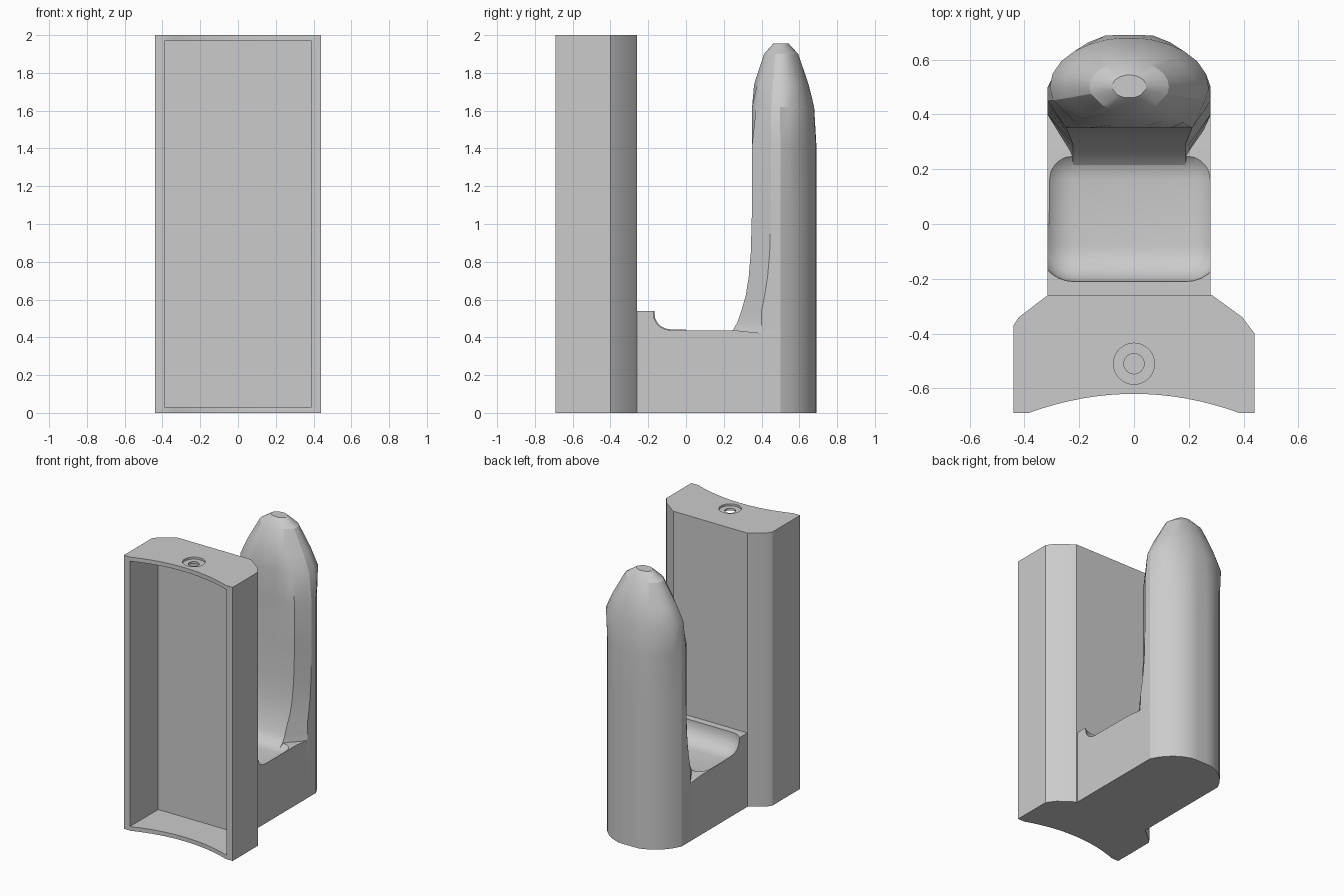
import bpy, bmesh, math

cube = bpy.data.objects.get("Cube")
if cube:
    bpy.data.objects.remove(cube, do_unlink=True)

grey = bpy.data.materials.new("plain grey")
grey.use_nodes = True
colour = (0.6, 0.6, 0.6, 1)
grey.diffuse_color = colour
grey.node_tree.nodes["Principled BSDF"].inputs["Base Color"].default_value = colour

CX = -0.0175   # centre line of base and post
HALF = 0.2975  # their half width


def add_object(name, bm, cutter=False):
    bmesh.ops.recalc_face_normals(bm, faces=bm.faces)
    mesh = bpy.data.meshes.new(name)
    bm.to_mesh(mesh)
    bm.free()
    ob = bpy.data.objects.new(name, mesh)
    bpy.context.collection.objects.link(ob)
    mesh.materials.append(grey)
    if cutter:
        ob.hide_render = True
        ob.hide_set(True)
    return ob


def loft(rings):
    bm = bmesh.new()
    loops = [[bm.verts.new(p) for p in ring] for ring in rings]
    n = len(loops[0])
    for a, b in zip(loops, loops[1:]):
        for i in range(n):
            j = (i + 1) % n
            bm.faces.new((a[i], a[j], b[j], b[i]))
    bm.faces.new(loops[0])
    bm.faces.new(loops[-1])
    return bm


def box(lo, hi, bevel=0):
    bm = bmesh.new()
    bmesh.ops.create_cube(bm, size=1)
    for v in bm.verts:
        v.co = [l + (c + 0.5) * (h - l) for c, l, h in zip(v.co, lo, hi)]
    if bevel:
        bmesh.ops.bevel(bm, geom=bm.edges[:], offset=bevel, segments=7,
                        profile=0.5, affect='EDGES')
    return bm


def disc_ring(x, y, z, rx, ry, n=32):
    return [(x + rx * math.cos(2 * math.pi * i / n),
             y + ry * math.sin(2 * math.pi * i / n), z) for i in range(n)]


def finish(ob, cutters=()):
    for c in cutters:
        mod = ob.modifiers.new("cut", 'BOOLEAN')
        mod.operation = 'DIFFERENCE'
        mod.solver = 'EXACT'
        mod.object = c
    bpy.ops.object.select_all(action='DESELECT')
    ob.select_set(True)
    bpy.context.view_layer.objects.active = ob
    for c in cutters:
        bpy.ops.object.modifier_apply(modifier=ob.modifiers[0].name)
    for c in cutters:
        bpy.data.objects.remove(c, do_unlink=True)
    bpy.ops.object.shade_smooth_by_angle(angle=math.radians(25))


# Tall holder block with a concave front
plan = [(0.44, -0.69), (0.44, -0.40), (0.395, -0.34), (0.285, -0.26),
        (-0.315, -0.26), (-0.42, -0.34), (-0.44, -0.37), (-0.44, -0.69)]
for i in range(17):
    t = i / 8 - 1
    plan.append((0.385 * t, -0.62 - 0.07 * t * t))
block = add_object("holder_block", loft([[(x, y, z) for x, y in plan] for z in (0, 2)]))
pocket = add_object("pocket_cutter", box((-0.39, -1, 0.03), (0.39, -0.365, 1.97)), True)
bore = add_object("bore_cutter", loft([disc_ring(0, -0.51, z, r, r) for z, r in
                  ((1.9, 0.037), (1.985, 0.037), (1.985, 0.075), (2.1, 0.075))]), True)
finish(block, [pocket, bore])

# Low base with a rounded scoop
side = [(-0.27, 0), (-0.27, 0.54), (0, 0.54), (0, 0.437), (0.28, 0.435),
        (0.42, 0.42), (0.5, 0.42), (0.5, 0)]
base = add_object("base", loft([[(CX + s * HALF, y, z) for y, z in side] for s in (-1, 1)]))
scoop = add_object("scoop_cutter", box((-0.35, -0.21, 0.40), (0.32, 0.29, 1.0), 0.13), True)
finish(base, [scoop])


# Post: flat curved front, chamfered corners, round back, tapered tip
def post_plan(front):
    w = 0.205 + 0.025 * max(0, (front - 0.29) / 0.06)
    half = [(w * k / 3, front) for k in (1, 2, 3)]
    half += [(HALF, max(front + 0.1, 0.40)), (HALF, 0.50)]
    for deg in (32, 42, 52, 62, 74):
        a = math.radians(deg)
        half.append((0.32 * math.cos(a), 0.38 + 0.32 * math.sin(a)))
    half.append((0.04, 0.69))
    return half + [(-u, y) for u, y in reversed(half)]


rings = []
for z, front in ((0, 0.2), (0.40, 0.2), (0.44, 0.25), (0.48, 0.272), (0.54, 0.293),
                 (0.62, 0.316), (0.72, 0.332), (0.85, 0.343), (1.1, 0.35), (1.42, 0.35)):
    rings.append([(CX + u, y, z) for u, y in post_plan(front)])
for z, rx, ry in ((1.62, 0.29, 0.178), (1.74, 0.235, 0.148), (1.9, 0.145, 0.093),
                  (1.955, 0.062, 0.042)):
    ring = []
    for u, y in post_plan(0.35):
        a = math.atan2((y - 0.505) / 0.185, u / HALF)
        ring.append((CX + rx * math.cos(a), max(0.35, 0.502 + ry * math.sin(a)), z))
    rings.append(ring)
post = add_object("post", loft(rings))
finish(post)
